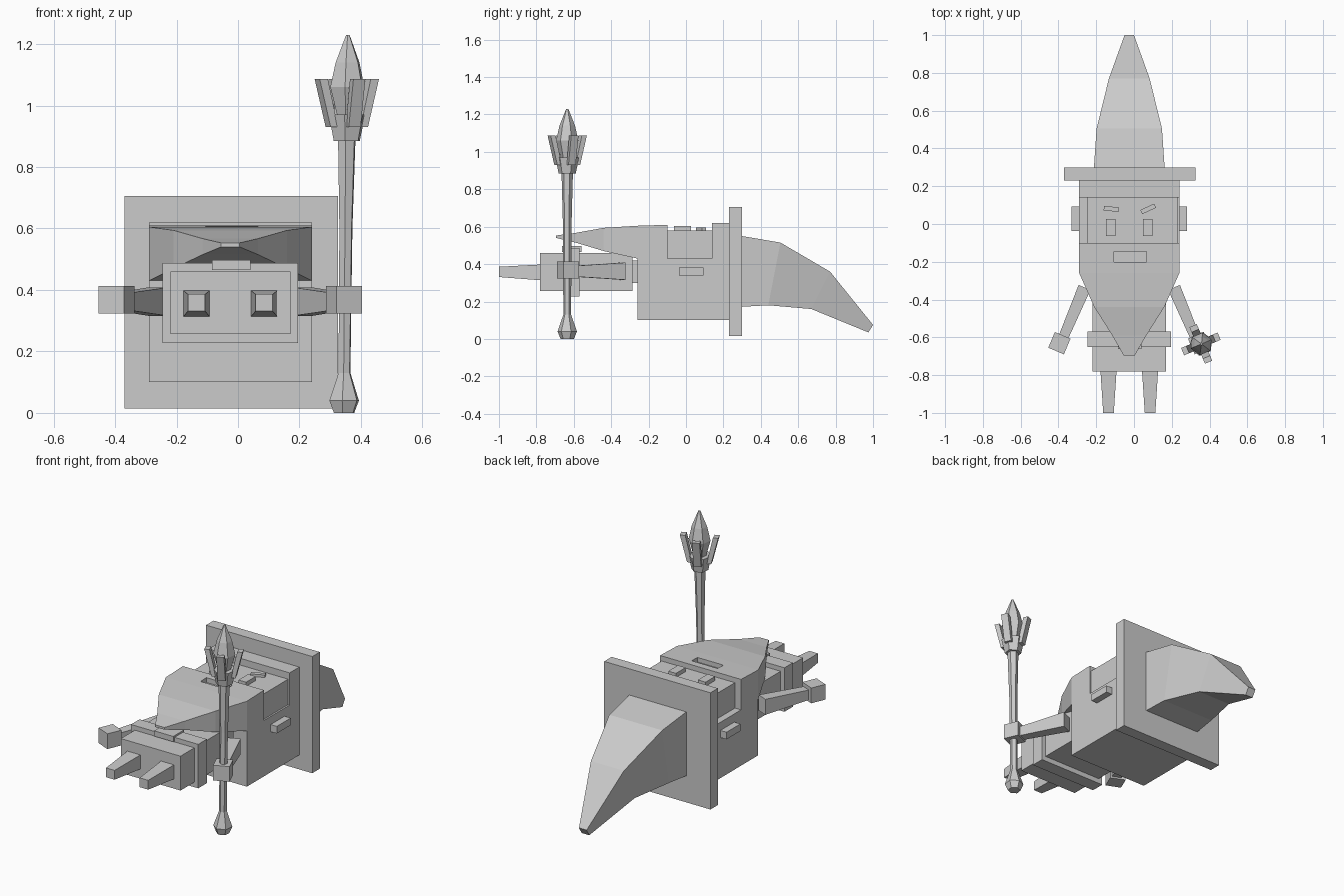
import bpy, bmesh, math
from mathutils import Matrix, Vector

if "Cube" in bpy.data.objects:
    bpy.data.objects.remove(bpy.data.objects["Cube"])

CX = -0.025                      # body centre line
STAFF = Vector((0.35, -0.635, 0))
TILT = math.radians(23)

grey = bpy.data.materials.new("grey")
grey.diffuse_color = (0.6, 0.6, 0.6, 1)
grey.use_nodes = True
grey.node_tree.nodes["Principled BSDF"].inputs["Base Color"].default_value = grey.diffuse_color


def make(name, bm):
    bmesh.ops.recalc_face_normals(bm, faces=bm.faces)
    me = bpy.data.meshes.new(name)
    bm.to_mesh(me)
    bm.free()
    me.materials.append(grey)
    ob = bpy.data.objects.new(name, me)
    bpy.context.collection.objects.link(ob)
    return ob


def loft(name, rings):
    """Skin a closed, capped solid through rings of points."""
    bm = bmesh.new()
    loops = [[bm.verts.new(p) for p in r] for r in rings]
    n = len(loops[0])
    for a, b in zip(loops, loops[1:]):
        for i in range(n):
            j = (i + 1) % n
            bm.faces.new((a[i], a[j], b[j], b[i]))
    bm.faces.new(loops[0])
    bm.faces.new(loops[-1][::-1])
    return make(name, bm)


def box(name, x0, x1, y0, y1, z0, z1, turn=0.0):
    bm = bmesh.new()
    bmesh.ops.create_cube(bm, size=1)
    m = Matrix.Translation(((x0 + x1) / 2, (y0 + y1) / 2, (z0 + z1) / 2))
    m = m @ Matrix.Rotation(turn, 4, 'Z') @ Matrix.Diagonal((x1 - x0, y1 - y0, z1 - z0, 1))
    bmesh.ops.transform(bm, matrix=m, verts=bm.verts)
    return make(name, bm)


def slab_ring(ytop, ybot, half, zlo, zhi, cx=CX):
    return [(cx - half, ybot, zlo), (cx + half, ybot, zlo),
            (cx + half, ytop, zhi), (cx - half, ytop, zhi)]


def poly_ring(z, r, sides=6):
    cx = STAFF.x - 0.005 + 0.01 * z
    return [(cx + r * math.cos(TILT + i * math.tau / sides),
             STAFF.y + r * math.sin(TILT + i * math.tau / sides), z) for i in range(sides)]


# head, hair band and face
box("head", -0.29, 0.24, -0.26, 0.23, 0.10, 0.43)
box("hair_band", -0.29, 0.24, 0.14, 0.23, 0.43, 0.62)
box("face", -0.25, 0.23, -0.11, 0.15, 0.42, 0.58)

# beard with a cut mouth
beard = loft("beard", [slab_ring(*r) for r in (
    (-0.10, -0.10, 0.265, 0.43, 0.61), (-0.26, -0.26, 0.265, 0.43, 0.605),
    (-0.44, -0.44, 0.185, 0.47, 0.594), (-0.59, -0.59, 0.09, 0.515, 0.567),
    (-0.695, -0.695, 0.03, 0.54, 0.553))])
cutter = box("mouth_cutter", -0.105, 0.065, -0.20, -0.145, 0.58, 0.70)
cutter.hide_render = True
cutter.hide_viewport = True
cut = beard.modifiers.new("mouth", 'BOOLEAN')
cut.operation = 'DIFFERENCE'
cut.object = cutter
cut.solver = 'EXACT'

# eyes and brows
for side in (-1, 1):
    ex = CX + side * 0.097
    box("eye", ex - 0.025, ex + 0.025, -0.063, 0.027, 0.57, 0.604)
box("left_brow", -0.16, -0.08, 0.068, 0.092, 0.57, 0.595, math.radians(-6))
box("right_brow", 0.035, 0.115, 0.068, 0.092, 0.57, 0.595, math.radians(25))

# hat
box("hat_brim", -0.37, 0.325, 0.23, 0.30, 0.015, 0.705)
loft("hat_cone", [slab_ring(*r) for r in (
    (0.30, 0.30, 0.187, 0.172, 0.55), (0.505, 0.44, 0.173, 0.18, 0.515),
    (0.77, 0.67, 0.108, 0.16, 0.36), (1.0, 0.975, 0.025, 0.035, 0.075))])

# torso, belt and buckle
box("torso", -0.22, 0.17, -0.78, -0.285, 0.257, 0.46)
box("neck", -0.15, 0.10, -0.29, -0.25, 0.30, 0.42)
box("belt", -0.245, 0.195, -0.65, -0.57, 0.227, 0.487)
box("buckle", -0.085, 0.04, -0.662, -0.56, 0.465, 0.497)

# limbs and ears on both sides
for side in (-1, 1):
    lx = CX + side * 0.11
    loft("leg", [slab_ring(-0.77, -0.77, 0.043, 0.313, 0.398, lx),
                 slab_ring(-1.0, -1.0, 0.028, 0.331, 0.386, lx)])
    ex = CX + side * 0.28
    box("ear", ex - 0.025, ex + 0.025, -0.037, 0.093, 0.34, 0.382)
    across = Vector((math.cos(TILT), side * math.sin(TILT), 0))
    rings = []
    for x, y, w, h in ((0.237, -0.336, 0.034, 0.046), (0.354, -0.612, 0.026, 0.028)):
        c = Vector((CX + side * x, y, 0.362))
        rings.append([c + across * (sx * w) + Vector((0, 0, sz * h))
                      for sx, sz in ((-1, -1), (1, -1), (1, 1), (-1, 1))])
    loft("arm", rings)
    hx = CX + side * 0.37
    box("hand", hx - 0.045, hx + 0.045, -0.676, -0.586, 0.323, 0.413, side * TILT)

# staff, cup and crystal
loft("staff", [poly_ring(z, r) for z, r in
               ((0, 0.036), (0.04, 0.052), (0.13, 0.021), (0.60, 0.023), (0.90, 0.031))])
loft("staff_cup", [poly_ring(0.885, 0.046), poly_ring(0.97, 0.064)])
loft("crystal", [poly_ring(z, r) for z, r in
                 ((0.95, 0.03), (1.06, 0.06), (1.14, 0.042), (1.23, 0.006))])

# four prongs leaning outward around the crystal
for k in range(4):
    a = TILT + k * math.pi / 2
    out = Vector((math.cos(a), math.sin(a), 0))
    tan = Vector((-out.y, out.x, 0))
    rings = []
    for z, r0, r1 in ((0.93, 0.04, 0.066), (1.087, 0.076, 0.105)):
        c = Vector((STAFF.x + 0.004, STAFF.y, z))
        rings.append([c + out * r + tan * t for r, t in
                      ((r0, -0.021), (r1, -0.021), (r1, 0.021), (r0, 0.021))])
    loft("staff_prong", rings)
